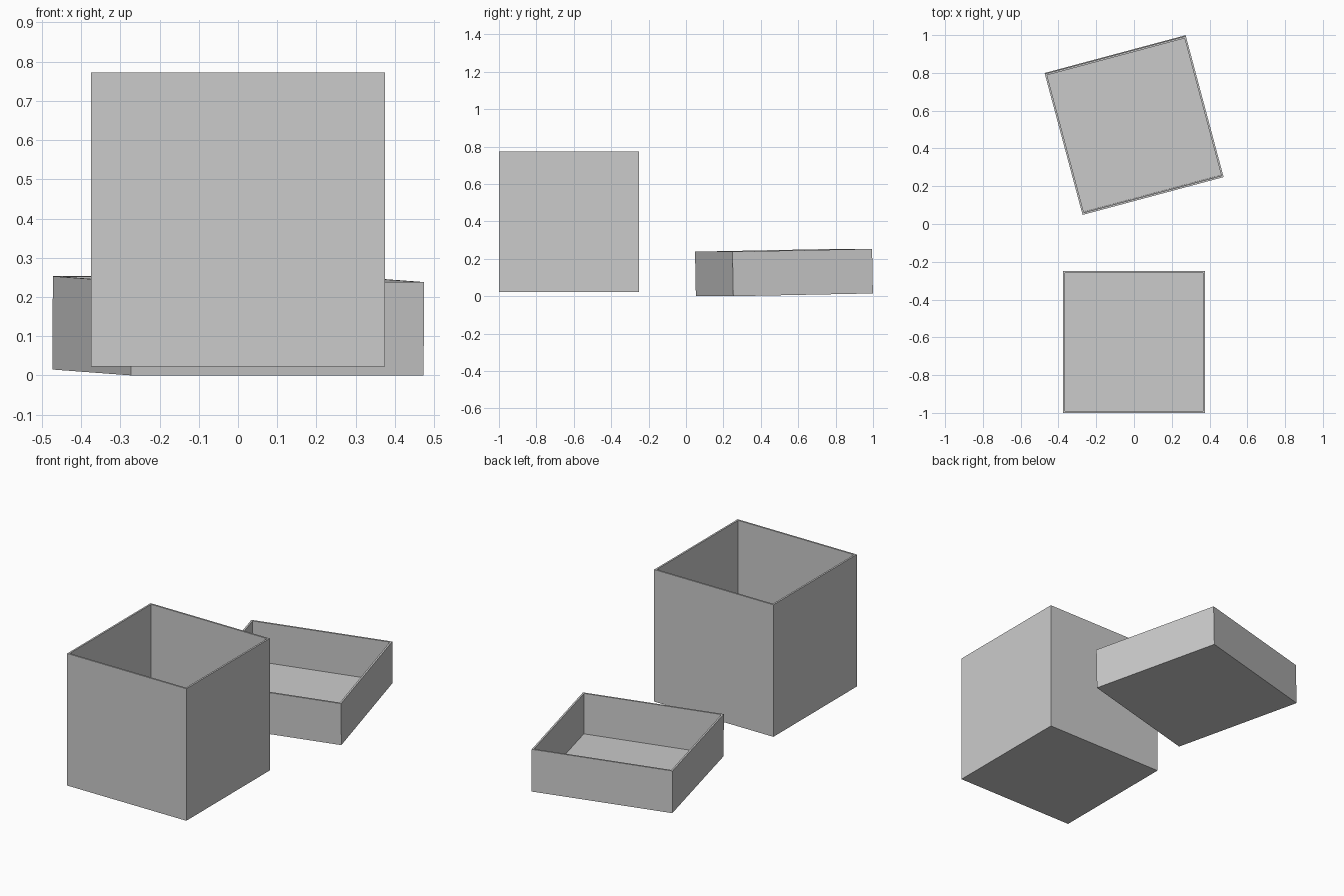
import bpy, bmesh
from math import radians, sin
from mathutils import Matrix, Vector

if "Cube" in bpy.data.objects:
    bpy.data.objects.remove(bpy.data.objects["Cube"])


def open_tray(name, side, height, wall, location, rotation=(0, 0, 0)):
    """Square open-topped container with its origin at the middle of its base."""
    bm = bmesh.new()
    bmesh.ops.create_cube(bm, size=1, matrix=Matrix.Translation((0, 0, 0.5)))
    bmesh.ops.scale(bm, vec=(side, side, height), verts=bm.verts)
    bm.normal_update()
    top = max(bm.faces, key=lambda f: f.calc_center_median().z)
    # rim, then the cavity pushed down to the floor
    bmesh.ops.inset_region(bm, faces=[top], thickness=wall, use_even_offset=True)
    floor = bmesh.ops.extrude_discrete_faces(bm, faces=[top])["faces"][0]
    bmesh.ops.translate(bm, vec=Vector((0, 0, wall - height)), verts=floor.verts)
    bm.normal_update()
    mesh = bpy.data.meshes.new(name)
    bm.to_mesh(mesh)
    bm.free()
    obj = bpy.data.objects.new(name, mesh)
    obj.location = location
    obj.rotation_euler = rotation
    bpy.context.collection.objects.link(obj)
    return obj


WALL = 0.01
LID_SIDE = 0.773
TILT = radians(1.1)

# deep box
open_tray("box_body", 0.75, 0.751, WALL, (0, -0.625, 0.022))

# shallow lid lying upside down, turned and slightly tilted behind the box
open_tray("box_lid", LID_SIDE, 0.238, WALL,
          (0, 0.526, LID_SIDE / 2 * sin(TILT)), (TILT, 0, radians(15)))
